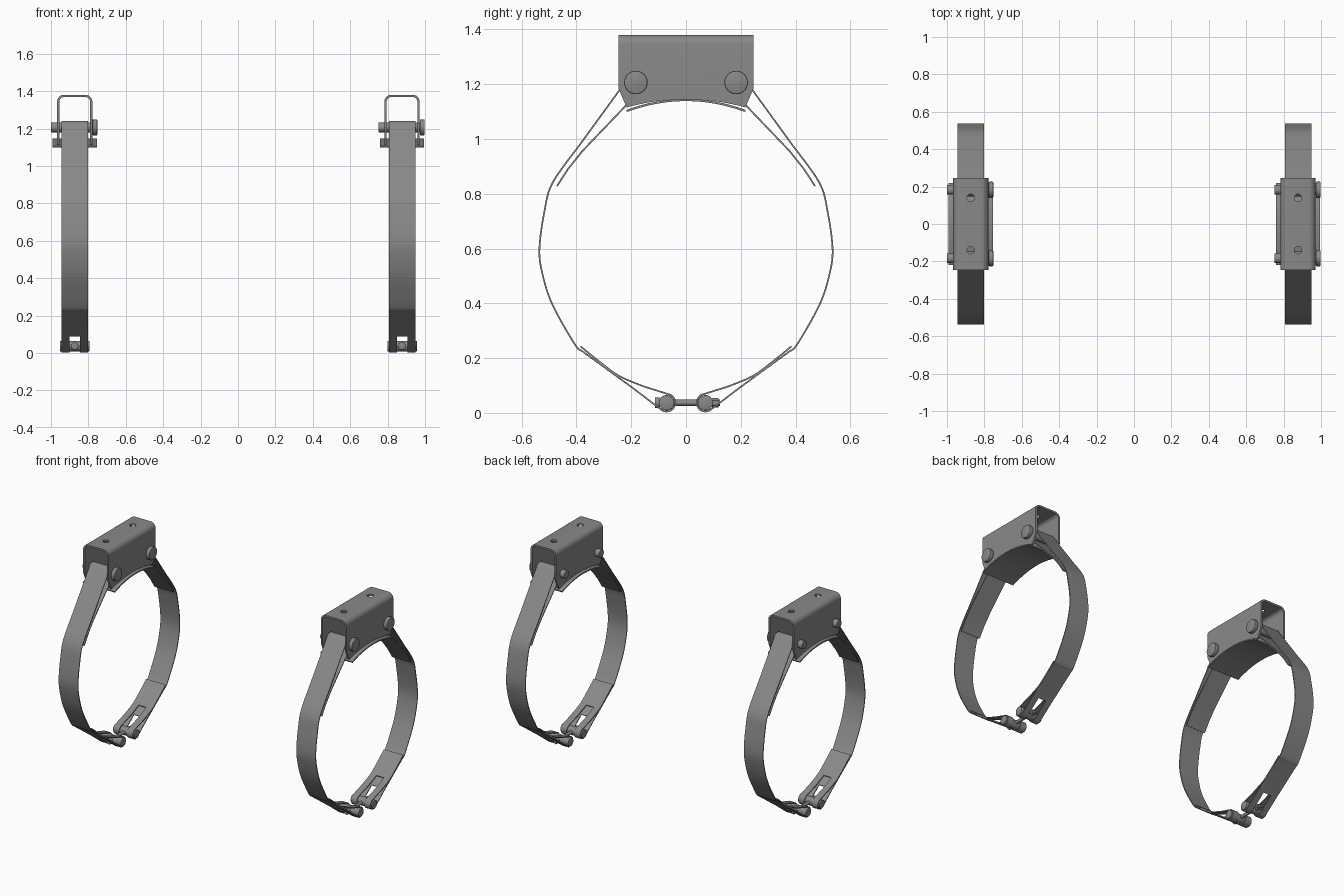
import bpy, bmesh
from math import cos, sin, radians, pi
from mathutils import Matrix, Vector

if "Cube" in bpy.data.objects:
    bpy.data.objects.remove(bpy.data.objects["Cube"])

steel = bpy.data.materials.new("grey_steel")
steel.use_nodes = True
steel.diffuse_color = (0.25, 0.25, 0.25, 1)
steel.node_tree.nodes["Principled BSDF"].inputs["Base Color"].default_value = (0.25, 0.25, 0.25, 1)


def make(name, bm):
    bmesh.ops.recalc_face_normals(bm, faces=bm.faces)
    mesh = bpy.data.meshes.new(name)
    bm.to_mesh(mesh)
    bm.free()
    mesh.materials.append(steel)
    ob = bpy.data.objects.new(name, mesh)
    bpy.context.collection.objects.link(ob)
    return ob


def activate(ob):
    bpy.ops.object.select_all(action='DESELECT')
    ob.select_set(True)
    bpy.context.view_layer.objects.active = ob


def modify(ob, kind, **settings):
    mod = ob.modifiers.new(kind.lower(), kind)
    for key, value in settings.items():
        setattr(mod, key, value)
    activate(ob)
    bpy.ops.object.modifier_apply(modifier=mod.name)


def smooth(ob):
    activate(ob)
    bpy.ops.object.shade_smooth_by_angle(angle=radians(30))
    return ob


def sheet(name, path, columns, place, thick, slot=(0, 0)):
    """Sheet metal: a 2D path swept over columns, with an optional slot in the middle column."""
    bm = bmesh.new()
    rows = [[bm.verts.new(place(p, c)) for c in columns] for p in path]
    for i in range(len(rows) - 1):
        for j in range(len(columns) - 1):
            if j == 1 and slot[0] <= i < slot[1]:
                continue
            bm.faces.new((rows[i][j], rows[i][j + 1], rows[i + 1][j + 1], rows[i + 1][j]))
    ob = make(name, bm)
    modify(ob, 'SOLIDIFY', thickness=thick, offset=0, use_even_offset=True)
    return ob


def rod(name, start, end, radius, sides=32, bevel=0.0):
    a, b = Vector(start), Vector(end)
    turn = (b - a).to_track_quat('Z', 'Y').to_matrix().to_4x4()
    bm = bmesh.new()
    bmesh.ops.create_cone(bm, cap_ends=True, segments=sides, radius1=radius, radius2=radius,
                          depth=(b - a).length, matrix=Matrix.Translation((a + b) / 2) @ turn)
    ob = make(name, bm)
    if bevel:
        modify(ob, 'BEVEL', width=bevel, segments=2, limit_method='ANGLE')
    return smooth(ob)


def arc(cy, cz, r, start, end, n):
    angles = [radians(start + (end - start) * i / n) for i in range(n + 1)]
    return [(cy + r * cos(t), cz + r * sin(t)) for t in angles]


def spline(points, n):
    """Smooth curve through the points."""
    pts = [Vector(p) for p in [points[0]] + points + [points[-1]]]
    out = []
    for a, b, c, d in zip(pts, pts[1:], pts[2:], pts[3:]):
        for i in range(n):
            t = i / n
            out.append(tuple(0.5 * (2 * b + (c - a) * t + (2 * a - 5 * b + 4 * c - d) * t * t
                                    + (3 * b - a - 3 * c + d) * t ** 3)))
    return out + [points[-1]]


# Shared dimensions
PIN_Y, PIN_Z = 0.183, 1.206
LUG_Y, LUG_Z = 0.071, 0.037
WRAP = 0.032

# Strap half: upper tail, upper loop, main band, lower loop, lower tail
upper = [(-0.471, 0.828), (-0.43, 0.891), (-0.378, 0.956)] + arc(-PIN_Y, PIN_Z, WRAP, -45, 144, 14)
band = spline([(-0.389, 0.977), (-0.487, 0.84), (-0.517, 0.734), (-0.535, 0.6), (-0.524, 0.507),
               (-0.487, 0.394), (-0.407, 0.252), (-0.38, 0.226)], 6)
lower = arc(-LUG_Y, LUG_Z, WRAP, 233, 430, 16)
tail = spline([(-0.15, 0.095), (-0.243, 0.134), (-0.316, 0.187), (-0.385, 0.243)], 4)
slot_start = len(upper) + len(band)
strap_path = upper + band + [(-0.193, 0.09)] + lower + tail
slot = (slot_start, slot_start + 1 + len(lower) + 4)


def build_clamp(side, cx):
    parts = []

    # Bracket: rounded channel, trimmed to its side outline and drilled on top
    u = [(0.088, 1.09)] + arc(0.058, 1.344, 0.03, 0, 90, 6)
    u += [(-x, z) for x, z in reversed(u)]
    bracket = sheet(side + "_bracket", u, [-0.3, 0.3], lambda p, c: (p[0], c, p[1]), 0.012)
    steps = [0.217 * (i / 10 - 1) for i in range(21)]
    outline = [(0.247, 1.185), (0.247, 1.5), (-0.247, 1.5), (-0.247, 1.185)]
    outline += [(y, 1.145 - 0.03 * (y / 0.217) ** 2) for y in steps]
    bm = bmesh.new()
    face = bm.faces.new([bm.verts.new((-0.2, y, z)) for y, z in outline])
    grown = bmesh.ops.extrude_face_region(bm, geom=[face])
    bmesh.ops.translate(bm, vec=(0.4, 0, 0),
                        verts=[v for v in grown["geom"] if isinstance(v, bmesh.types.BMVert)])
    cutters = [(make("outline_cutter", bm), 'INTERSECT')]
    for y in (-0.14, 0.14):
        cutters.append((rod("hole_cutter", (0, y, 1.3), (0, y, 1.45), 0.02, 24), 'DIFFERENCE'))
    for cutter, operation in cutters:
        modify(bracket, 'BOOLEAN', object=cutter, operation=operation, solver='EXACT')
        bpy.data.objects.remove(cutter)
    parts.append(smooth(bracket))

    # Saddle plate under the bracket
    curve = [(y, 1.142 - 0.04 * (y / 0.217) ** 2) for y in steps]
    parts.append(smooth(sheet(side + "_saddle", curve, [-0.118, 0.118],
                              lambda p, c: (c, p[0], p[1]), 0.008)))

    # Strap, pins and lugs, mirrored front to back
    for end, s in (("front", 1), ("back", -1)):
        tag = side + "_" + end
        parts.append(smooth(sheet(tag + "_strap", strap_path, [-0.071, -0.028, 0.028, 0.071],
                                  lambda p, c: (c, s * p[0], p[1]), 0.006, slot)))
        y = -s * PIN_Y
        parts.append(rod(tag + "_pin", (-0.127, y, PIN_Z), (0.1, y, PIN_Z), 0.026, bevel=0.003))
        parts.append(rod(tag + "_pin_head", (0.095, y, PIN_Z), (0.121, y, PIN_Z), 0.043, bevel=0.005))
        y = -s * LUG_Y
        parts.append(rod(tag + "_lug", (-0.079, y, LUG_Z), (0.079, y, LUG_Z), 0.028, bevel=0.002))

    # Tightening bolt between the lugs
    parts.append(rod(side + "_bolt", (0, -0.11, LUG_Z), (0, 0.125, LUG_Z), 0.011, 24))
    parts.append(rod(side + "_bolt_head", (0, -0.114, LUG_Z), (0, -0.094, LUG_Z), 0.02, 24, 0.002))
    parts.append(rod(side + "_nut", (0, 0.094, LUG_Z), (0, 0.118, LUG_Z), 0.018, 6))

    for ob in parts:
        ob.location.x = cx


build_clamp("right", -0.873)
build_clamp("left", 0.877)
